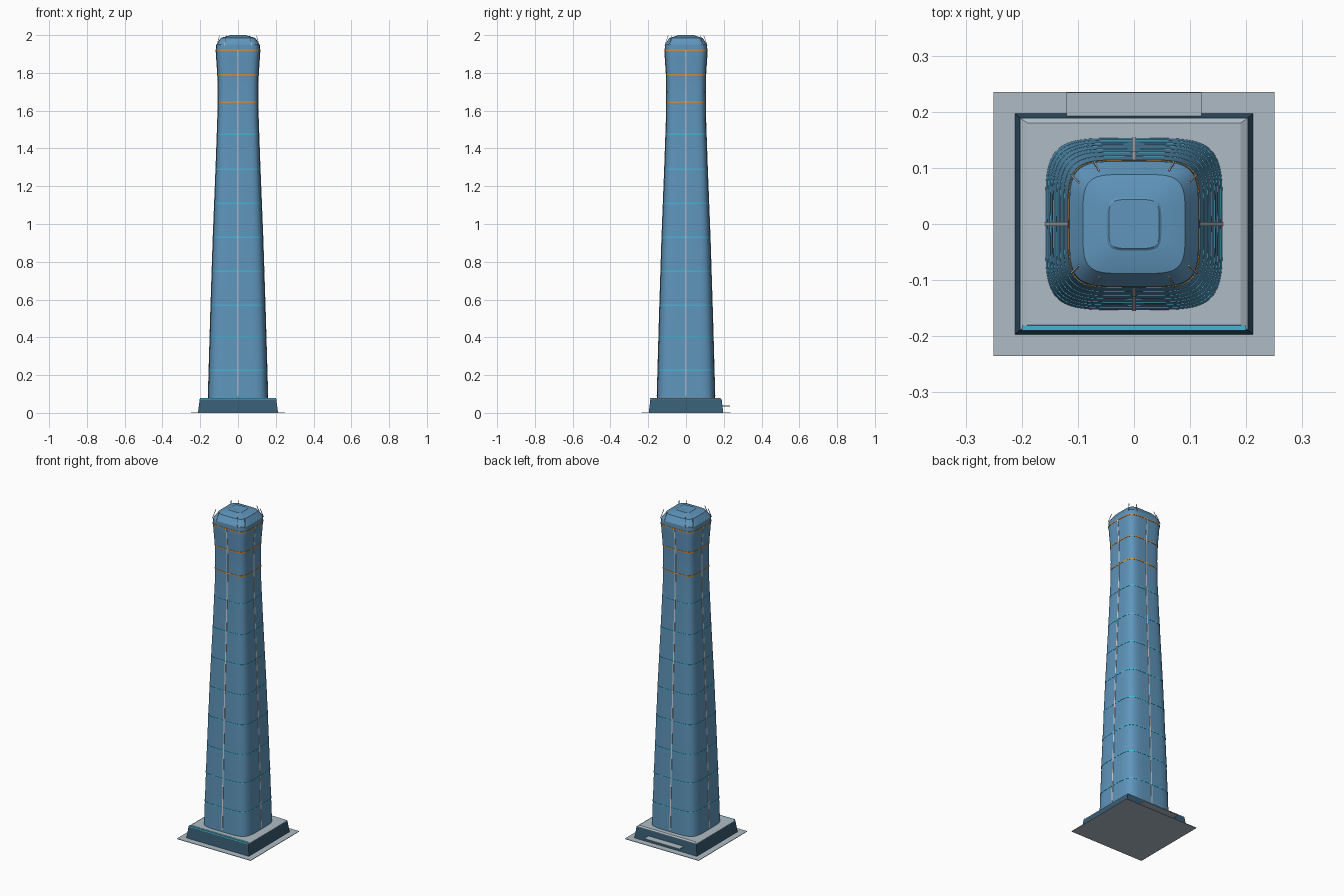
import bpy, bmesh
from math import cos, sin, pi, copysign, radians
from mathutils import Vector

old = bpy.data.objects.get("Cube")
if old:
    bpy.data.objects.remove(old, do_unlink=True)


def material(name, rgb):
    m = bpy.data.materials.new(name)
    m.use_nodes = True
    m.diffuse_color = (*rgb, 1)
    m.node_tree.nodes["Principled BSDF"].inputs["Base Color"].default_value = (*rgb, 1)
    return m


GLASS = material("blue glass", (0.115, 0.30, 0.50))
DARK = material("dark podium glass", (0.04, 0.11, 0.175))
STONE = material("pale stone", (0.42, 0.50, 0.56))
CYAN = material("cyan light", (0.06, 0.46, 0.66))
AMBER = material("amber light", (0.62, 0.27, 0.05))
METAL = material("pale metal", (0.62, 0.66, 0.70))

# Tower outline: height and half width
PROFILE = [(0.08, 0.158), (0.5, 0.146), (0.93, 0.132), (1.3, 0.117),
           (1.55, 0.108), (1.7, 0.106), (1.79, 0.108), (1.88, 0.114),
           (1.92, 0.1165), (1.95, 0.115)]
CROWN = [(1.985, 0.091), (1.997, 0.05)]
DEPTH = 0.97


def half_width(z):
    for (z0, r0), (z1, r1) in zip(PROFILE, PROFILE[1:]):
        if z <= z1:
            return r0 + (r1 - r0) * (z - z0) / (z1 - z0)
    return PROFILE[-1][1]


def rounded_square(r, z, count=64, power=0.42):
    pts = []
    for i in range(count):
        c, s = cos(2 * pi * i / count), sin(2 * pi * i / count)
        pts.append(Vector((copysign(abs(c) ** power, c) * r,
                           copysign(abs(s) ** power, s) * r * DEPTH, z)))
    return pts


def rectangle(x, y, z):
    return [Vector((a * x, b * y, z)) for a, b in ((1, 1), (-1, 1), (-1, -1), (1, -1))]


def loft(name, rings, mat, smooth=False):
    """Skin a stack of matching rings and cap both ends."""
    bm = bmesh.new()
    rows = [[bm.verts.new(p) for p in ring] for ring in rings]
    n = len(rows[0])
    for low, high in zip(rows, rows[1:]):
        for i in range(n):
            j = (i + 1) % n
            bm.faces.new((low[i], low[j], high[j], high[i]))
    bm.faces.new(rows[0][::-1])
    bm.faces.new(rows[-1])
    bmesh.ops.recalc_face_normals(bm, faces=bm.faces)
    mesh = bpy.data.meshes.new(name)
    bm.to_mesh(mesh)
    bm.free()
    mesh.materials.append(mat)
    ob = bpy.data.objects.new(name, mesh)
    bpy.context.scene.collection.objects.link(ob)
    if smooth:
        bpy.ops.object.select_all(action='DESELECT')
        ob.select_set(True)
        bpy.context.view_layer.objects.active = ob
        bpy.ops.object.shade_smooth_by_angle(angle=radians(25))
    return ob


def block(name, x, y, z0, z1, mat, centre_y=0):
    ob = loft(name, [rectangle(x, y, z0), rectangle(x, y, z1)], mat)
    ob.location.y = centre_y
    return ob


# Ground slab, podium and terrace
block("plaza", 0.25, 0.235, 0, 0.003, STONE)
loft("podium", [rectangle(0.212, 0.197, 0.001), rectangle(0.203, 0.189, 0.07)], DARK)
loft("terrace", [rectangle(0.203, 0.189, 0.07), rectangle(0.203, 0.189, 0.073),
                 rectangle(0.19, 0.18, 0.08)], STONE)
block("entrance_light", 0.2, 0.0045, 0.071, 0.079, CYAN, -0.1855)
block("rear_canopy", 0.12, 0.021, 0.033, 0.038, STONE, 0.213)

# Tower shaft with its faceted crown
loft("tower", [rounded_square(r, z) for z, r in PROFILE + CROWN], GLASS, True)
loft("crown_cap", [rounded_square(0.05, 1.996), rounded_square(0.045, 2.0)], GLASS)

# Light bands around the shaft
cyan_levels = [0.225, 0.4, 0.57, 0.75, 0.93, 1.11, 1.29, 1.475]
amber_levels = [1.645, 1.79, 1.92]
for i, z in enumerate(cyan_levels + amber_levels):
    mat = CYAN if z in cyan_levels else AMBER
    r = half_width(z) + 0.0014
    loft(f"light_band_{i + 1}",
         [rounded_square(r, z - 0.0035), rounded_square(r, z + 0.0035)], mat, True)

# Vertical fin on the middle of each face
for name, axis, side in (("front", 1, -1), ("back", 1, 1), ("left", 0, 1), ("right", 0, -1)):
    rings = []
    for z in [0.09] + [p[0] for p in PROFILE[1:-1]]:
        reach = half_width(z) * (DEPTH if axis else 1)
        ring = []
        for out, across in ((-0.004, -1), (0.002, -1), (0.002, 1), (-0.004, 1)):
            p = Vector((0, 0, z))
            p[axis] = side * (reach + out)
            p[1 - axis] = across * 0.0035
            ring.append(p)
        rings.append(ring)
    loft(f"{name}_fin", rings, METAL)

# Two slim leaning spikes at each crown corner
for sx in (1, -1):
    for sy in (1, -1):
        for k, (base, tip) in enumerate((((0.112, 0.088), (0.098, 0.074)),
                                         ((0.072, 0.112), (0.062, 0.094)))):
            rings = []
            for (x, y), z in ((base, 1.945), (tip, 1.998)):
                ring = rectangle(0.0014, 0.0014, z)
                rings.append([p + Vector((sx * x, sy * y, 0)) for p in ring])
            depth = "back" if sy > 0 else "front"
            flank = "left" if sx > 0 else "right"
            loft(f"{depth}_{flank}_spike_{k + 1}", rings, METAL)
